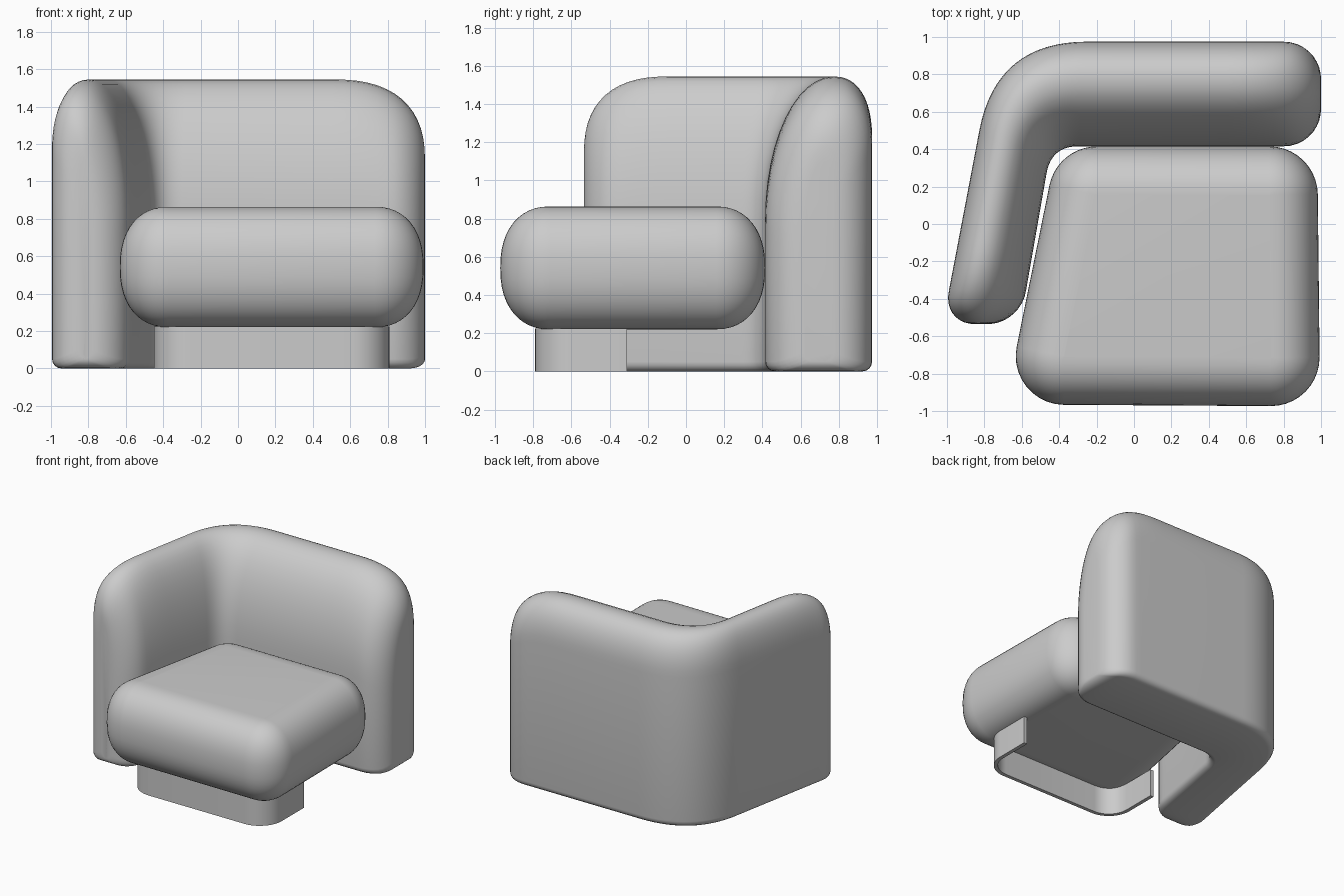
import bpy, bmesh, math
from mathutils import Vector

if "Cube" in bpy.data.objects:
    bpy.data.objects.remove(bpy.data.objects["Cube"])

def loft(name, rings, angle=40):
    """Skin closed rings of equal length and cap both ends."""
    bm = bmesh.new()
    vs = [[bm.verts.new(p) for p in r] for r in rings]
    n = len(rings[0])
    for a, b in zip(vs, vs[1:]):
        for i in range(n):
            j = (i + 1) % n
            bm.faces.new((a[i], a[j], b[j], b[i]))
    bm.faces.new(vs[0])
    bm.faces.new(vs[-1])
    bmesh.ops.recalc_face_normals(bm, faces=bm.faces[:])
    me = bpy.data.meshes.new(name)
    bm.to_mesh(me)
    bm.free()
    ob = bpy.data.objects.new(name, me)
    bpy.context.collection.objects.link(ob)
    bpy.ops.object.select_all(action='DESELECT')
    ob.select_set(True)
    bpy.context.view_layer.objects.active = ob
    bpy.ops.object.shade_smooth_by_angle(angle=math.radians(angle))
    return ob

def rise(t, length, e=2.0):
    """0 at t = 0, climbing as a superellipse to 1 at t = length."""
    k = 1 - min(t / length, 1)
    return (1 - k ** e) ** (1 / e)

def bezier(a, c, b, t):
    return a * (1 - t) ** 2 + c * 2 * t * (1 - t) + b * t * t

# Backrest and arm: one bent cushion, lofted between outer and inner plan lines
TOP, CREST = 1.545, 0.64
FRONT, RIGHT = -0.535, 1.0
def outer_x(y): return -0.922 + 0.19 * y
def inner_x(y): return -0.515 + 0.175 * y

def section(o, i, axis_in, t, length, low, r):
    """Cross-section between outer point o and inner point i, t from the end."""
    across = (o - i).normalized()
    inset = r * (1 - rise(t, r))
    o, i = o - across * inset, i + across * inset
    h = low + (TOP - low) * rise(t, length, 2.5)
    z0 = 0.05 * (1 - rise(t, 0.08))
    w = (o - i).length
    e = 0.05 / w
    pts = []
    for k in range(5):                       # lower inner edge
        a = k / 4 * math.pi / 2
        pts.append((e * (1 - math.sin(a)), z0 + 0.05 * (1 - math.cos(a))))
    zi, zo = 0.8 * h / TOP, 1.22 * h / TOP
    for k in range(13):                      # soft inner shoulder
        a = k / 12 * math.pi / 2
        pts.append((CREST * (1 - math.cos(a)), zi + (h - zi) * math.sin(a)))
    for k in range(1, 13):                   # tighter outer shoulder
        a = k / 12 * math.pi / 2
        pts.append((CREST + (1 - CREST) * math.sin(a) ** (2 / 2.3),
                    zo + (h - zo) * max(math.cos(a), 0) ** (2 / 2.3)))
    for k in range(5):                       # lower outer edge
        a = k / 4 * math.pi / 2
        pts.append((1 - e * (1 - math.cos(a)), z0 + 0.05 * (1 - math.sin(a))))
    return [(*(i.lerp(o, u)), z) for u, z in pts]

rings = []
steps = [(k / 14) ** 2 for k in range(15)]
for s in steps:                              # arm
    t = 0.45 * s
    y = FRONT + t
    rings.append(section(Vector((outer_x(y), y)), Vector((inner_x(y), y)), None,
                         t, 0.45, 1.13, 0.17))
oc, ic = Vector((outer_x(0.975), 0.975)), Vector((inner_x(0.415), 0.415))
oa, ob_ = Vector((outer_x(0.5), 0.5)), Vector((-0.25, 0.975))
ia, ib = Vector((inner_x(0.27), 0.27)), Vector((-0.3, 0.415))
for k in range(17):                          # bend
    rings.append(section(bezier(oa, oc, ob_, k / 16), bezier(ia, ic, ib, k / 16),
                         None, 9, 0.5, 1.1, 0.2))
for s in reversed(steps):                    # back
    t = 0.5 * s
    x = RIGHT - t
    rings.append(section(Vector((x, 0.975)), Vector((x, 0.415)), None,
                         t, 0.5, 1.1, 0.2))
loft("backrest_and_arm", rings, 60)

# Seat cushion: rounded trapezoid with fully padded edges
def rounded_outline(corners, radius, shrink=0.0, seg=10):
    """Counter-clockwise outline with round corners, pulled in by shrink."""
    pts, n = [], len(corners)
    cs = [Vector(c) for c in corners]
    for i in range(n):
        d0 = (cs[i] - cs[i - 1]).normalized()
        d1 = (cs[(i + 1) % n] - cs[i]).normalized()
        n0, n1 = Vector((d0.y, -d0.x)), Vector((d1.y, -d1.x))
        core = cs[i] - (n0 + n1) * (radius / (1 + n0.dot(n1)))
        a0 = math.atan2(n0.y, n0.x)
        turn = math.atan2(n0.x * n1.y - n0.y * n1.x, n0.dot(n1))
        for k in range(seg + 1):
            a = a0 + turn * k / seg
            pts.append(core + Vector((math.cos(a), math.sin(a))) * (radius - shrink))
    return pts

seat_plan = [(-0.69, -0.965), (0.995, -0.975), (0.98, 0.415), (-0.41, 0.415)]
R, MID, HALF = 0.26, 0.542, 0.322
rings = []
for k in range(25):
    a = -math.pi / 2 + math.pi * k / 24
    c, s = max(math.cos(a), 0.0), math.sin(a)
    shrink = R * (1 - c ** (2 / 2.2)) * 0.995
    z = MID + HALF * math.copysign(abs(s) ** (2 / 2.3), s)
    rings.append([(p.x, p.y, z) for p in rounded_outline(seat_plan, R, shrink)])
loft("seat_cushion", rings, 60)

# Base: thin U-shaped plinth, open to the rear
def u_path(d):
    r = 0.2
    pts = [(-0.45 + d, -0.31)]
    for cx, a0 in ((-0.45 + r, math.pi), (0.81 - r, 1.5 * math.pi)):
        for k in range(11):
            a = a0 + k / 10 * math.pi / 2
            pts.append((cx + (r - d) * math.cos(a), -0.79 + r + (r - d) * math.sin(a)))
    return pts + [(0.81 - d, -0.31)]

loft("base_plinth", [[(*o, 0), (*o, 0.225), (*i, 0.225), (*i, 0)]
                     for o, i in zip(u_path(0), u_path(0.03))])
